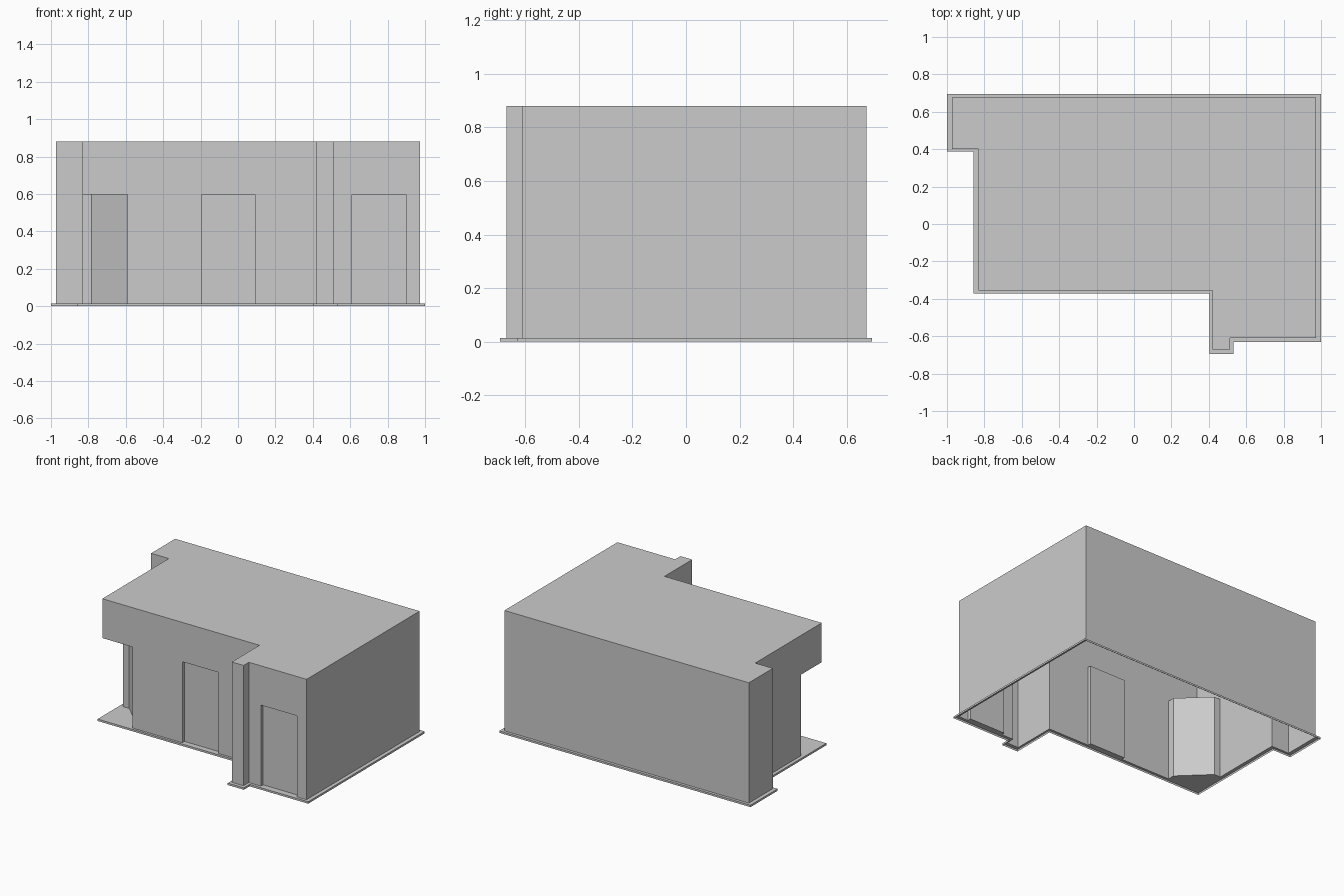
import bpy, bmesh

if "Cube" in bpy.data.objects:
    bpy.data.objects.remove(bpy.data.objects["Cube"])

BASE_Z, DOOR_Z, TOP_Z = 0.014, 0.597, 0.88
DEPTH = 0.025                       # door recess depth


def loop_verts(bm, pts, z):
    return [bm.verts.new((x, y, z)) for x, y in pts]


def band(bm, pts, z0, z1):
    """Vertical wall strip around a closed outline."""
    a, b = loop_verts(bm, pts, z0), loop_verts(bm, pts, z1)
    n = len(pts)
    for i in range(n):
        j = (i + 1) % n
        bm.faces.new((a[i], a[j], b[j], b[i]))


def finish(bm, name):
    bmesh.ops.remove_doubles(bm, verts=bm.verts, dist=1e-5)
    bmesh.ops.recalc_face_normals(bm, faces=bm.faces)
    if max(bm.faces, key=lambda f: f.normal.z ** 2 * f.calc_area()).normal.z < 0:
        bmesh.ops.reverse_faces(bm, faces=bm.faces)
    mesh = bpy.data.meshes.new(name)
    bm.to_mesh(mesh)
    bm.free()
    obj = bpy.data.objects.new(name, mesh)
    bpy.context.collection.objects.link(obj)
    return obj


def door(x0, x1, y):
    """Recess outline: jambs and back panel."""
    return [(x0, y), (x0, y + DEPTH), (x1, y + DEPTH), (x1, y)]


# Outlines, counter-clockwise
door_mid = door(-0.195, 0.092, -0.355)
door_right = door(0.61, 0.897, -0.61)
entry_inner = [(-0.832, -0.12), (-0.782, -0.12), (-0.59, -0.305), (-0.59, -0.355)]
entry_corner = (-0.832, -0.355)
pier = [(0.42, -0.355), (0.42, -0.67), (0.513, -0.67), (0.513, -0.61)]
back = [(0.973, -0.61), (0.973, 0.675), (-0.973, 0.675), (-0.973, 0.402), (-0.832, 0.402)]

lower = entry_inner + door_mid + pier + door_right + back
upper = ([entry_inner[0], entry_corner, entry_inner[-1], door_mid[0], door_mid[-1]]
         + pier + [door_right[0], door_right[-1]] + back)

# Building shell: lower walls with recesses, upper walls, soffits, roof
bm = bmesh.new()
band(bm, lower, BASE_Z, DOOR_Z)
band(bm, upper, DOOR_Z, TOP_Z)
for soffit in (door_mid, door_right, entry_inner + [entry_corner]):
    bm.faces.new(loop_verts(bm, soffit, DOOR_Z))
bm.faces.new(loop_verts(bm, upper, TOP_Z))
finish(bm, "building_shell")

# Base skirt: thin ledge around the walls, open underneath
outer = [(-0.857, -0.372), (0.405, -0.372), (0.405, -0.695), (0.533, -0.695),
         (0.533, -0.63), (1.0, -0.63), (1.0, 0.695), (-1.0, 0.695),
         (-1.0, 0.387), (-0.857, 0.387)]
bm = bmesh.new()
edges = []
for pts in (outer, lower):
    v = loop_verts(bm, pts, BASE_Z)
    edges += [bm.edges.new((v[i - 1], v[i])) for i in range(len(v))]
bmesh.ops.triangle_fill(bm, edges=edges, use_beauty=True, normal=(0, 0, 1))
band(bm, outer, 0, BASE_Z)
finish(bm, "base_ledge")
